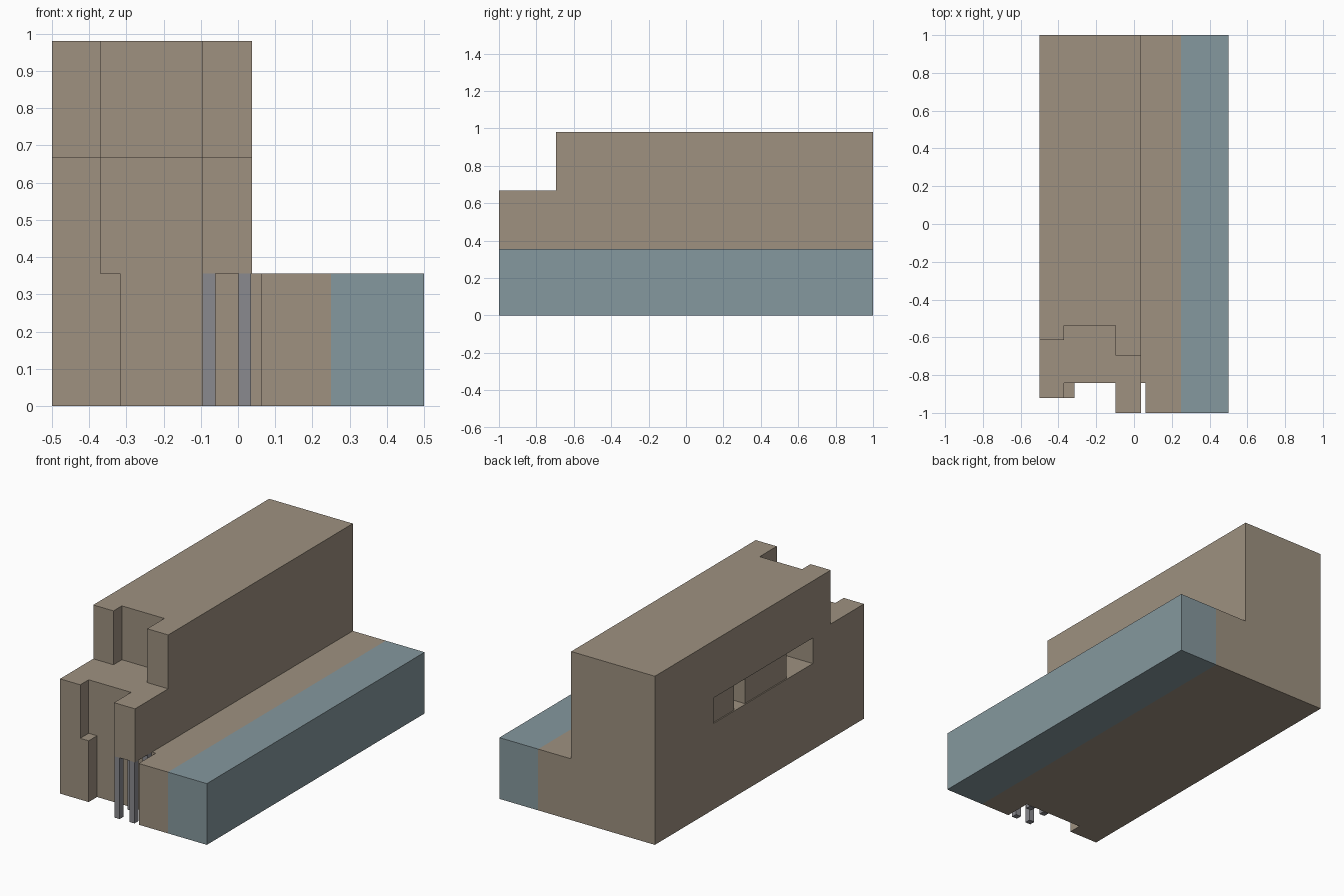
import bpy
import bmesh

if "Cube" in bpy.data.objects:
    bpy.data.objects.remove(bpy.data.objects["Cube"])


def material(name, rgb):
    m = bpy.data.materials.new(name)
    m.diffuse_color = (*rgb, 1)
    m.use_nodes = True
    m.node_tree.nodes["Principled BSDF"].inputs["Base Color"].default_value = m.diffuse_color
    return m


TAN = material("tan_wall", (0.342, 0.283, 0.216))
BLUE = material("blue_wall", (0.235, 0.314, 0.342))
STEEL = material("steel", (0.254, 0.254, 0.275))


def prism(name, outline, z0, z1, mat):
    """Extrude a plan outline from z0 to z1."""
    bm = bmesh.new()
    face = bm.faces.new([bm.verts.new((x, y, z0)) for x, y in outline])
    top = bmesh.ops.extrude_face_region(bm, geom=[face])["geom"]
    bmesh.ops.translate(bm, vec=(0, 0, z1 - z0),
                        verts=[v for v in top if isinstance(v, bmesh.types.BMVert)])
    bmesh.ops.recalc_face_normals(bm, faces=bm.faces)
    mesh = bpy.data.meshes.new(name)
    bm.to_mesh(mesh)
    bm.free()
    mesh.materials.append(mat)
    ob = bpy.data.objects.new(name, mesh)
    bpy.context.collection.objects.link(ob)
    return ob


def box(name, x0, x1, y0, y1, z0, z1, mat):
    return prism(name, [(x0, y0), (x1, y0), (x1, y1), (x0, y1)], z0, z1, mat)


def floor_plan(setback):
    """Stepped front shared by both upper floors."""
    a, b, c = -0.92 + setback, -0.843 + setback, -1 + setback
    return [(-0.5, a), (-0.37, a), (-0.37, b), (-0.097, b),
            (-0.097, c), (0.038, c), (0.038, 1), (-0.5, 1)]


Z1, Z2, Z3 = 0.356, 0.667, 0.98

# Ground floor with recessed entrance, and the blue side wing
prism("ground_floor",
      [(-0.5, -0.92), (-0.316, -0.92), (-0.316, -0.843), (0.062, -0.843),
       (0.062, -1), (0.25, -1), (0.25, 1), (-0.5, 1)], 0, Z1, TAN)
box("side_wing", 0.25, 0.5, -1, 1, 0, Z1, BLUE)

# Upper floors, the top one set back
middle = prism("middle_floor", floor_plan(0), Z1, Z2, TAN)
prism("top_floor", floor_plan(0.305), Z2, Z3, TAN)

# Long window opening in the left wall
cutter = box("window_cutter", -0.6, -0.3, -0.45, 0.46, 0.5, 0.648, TAN)
cutter.hide_render = True
cutter.hide_viewport = True
cut = middle.modifiers.new("window", "BOOLEAN")
cut.operation = "DIFFERENCE"
cut.solver = "EXACT"
cut.object = cutter

# Solid panels standing in the window opening
for i, (y0, y1) in enumerate([(-0.22, 0.164), (0.265, 0.46)]):
    box(f"window_panel_{i + 1}", -0.493, -0.3, y0, y1, 0.5, 0.648, TAN)

# Entrance columns under the overhang
for x in (-0.095, 0.001):
    for y in (-1, -0.88):
        box("entrance_column", x, x + 0.034, y, y + 0.034, 0, Z1, STEEL)
